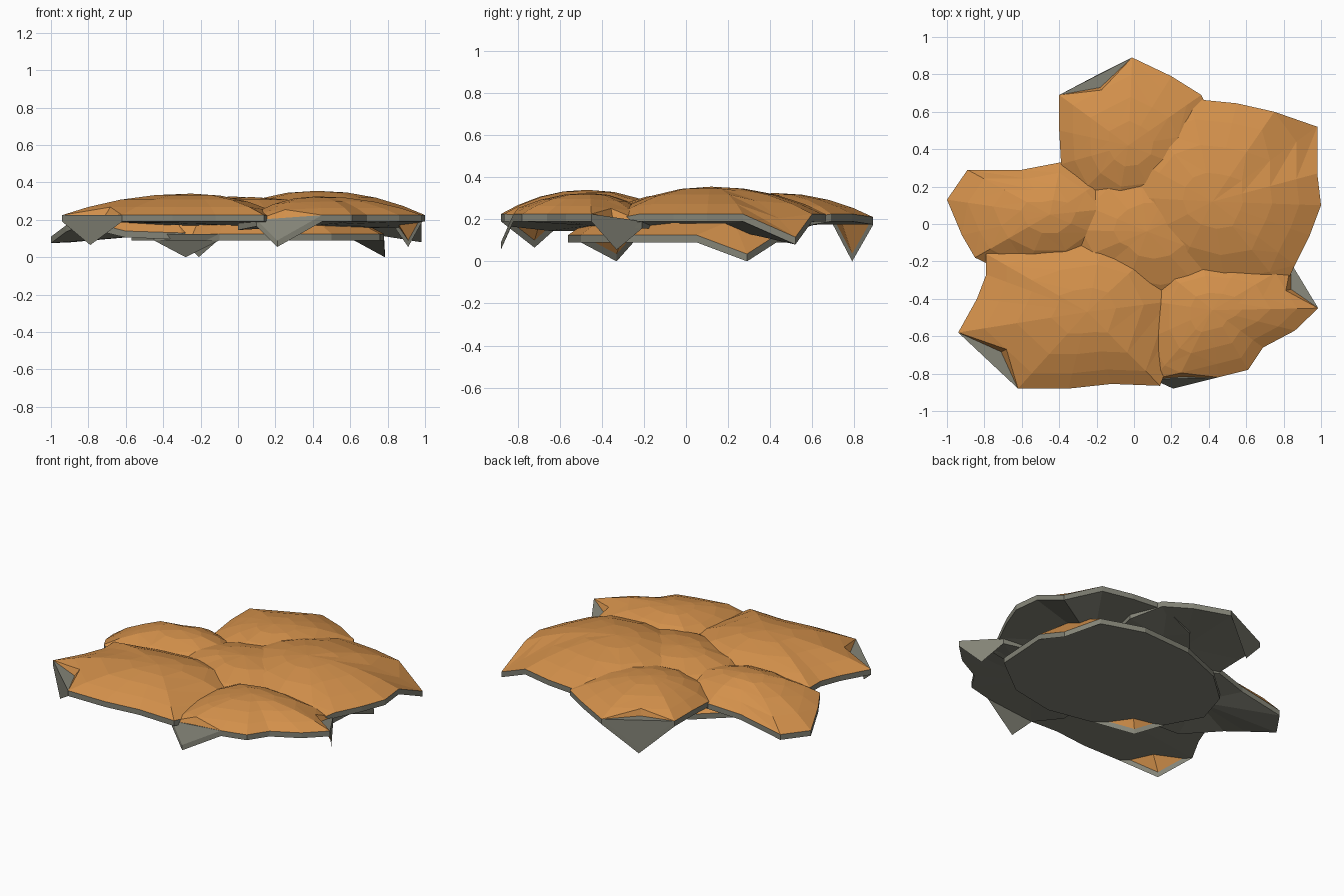
import bpy

if "Cube" in bpy.data.objects:
    bpy.data.objects.remove(bpy.data.objects["Cube"])

def material(name, color):
    m = bpy.data.materials.new(name)
    m.diffuse_color = (*color, 1)
    m.use_nodes = True
    m.node_tree.nodes["Principled BSDF"].inputs["Base Color"].default_value = m.diffuse_color
    return m

ORANGE = material("cap_orange", (0.65, 0.28, 0.07))
GREY = material("underside_grey", (0.23, 0.23, 0.185))
THICK = 0.035
RIM_Z = 0.225
RINGS = (0.28, 0.55, 0.8, 1.0)


def cap(name, apex, rim, tips=()):
    """Faceted dome on a thin flat slab; rim is counter-clockwise (x, y[, z]);
    tips are drooping corners."""
    n = len(rim)
    rim = [(p[0], p[1], p[2] if len(p) > 2 else RIM_Z) for p in rim]
    base = [(rim[i - 1][2] + rim[(i + 1) % n][2]) / 2 if i in tips else rim[i][2]
            for i in range(n)]
    # orange dome skin
    verts = [apex]
    for t in RINGS:
        for (x, y, z), b in zip(rim, base):
            h = z if t == 1 else apex[2] - (apex[2] - b) * t ** 2.1
            verts.append((apex[0] + (x - apex[0]) * t, apex[1] + (y - apex[1]) * t, h))
    faces = []
    for i in range(n):
        j = (i + 1) % n
        faces.append([0, 1 + i, 1 + j])
        for r in range(len(RINGS) - 1):
            a, b = 1 + r * n + i, 1 + r * n + j
            c, d = b + n, a + n
            faces += [[b, d, c], [a, d, b]] if j in tips else [[a, d, c], [a, c, b]]
    n_orange = len(faces)
    # grey slab: upper and lower rim loops plus a centre point for each
    up = 1 + (len(RINGS) - 1) * n
    low = len(verts)
    verts += [(x, y, z - THICK) for x, y, z in rim]
    mid = sum(base) / n
    c_up, c_low = len(verts), len(verts) + 1
    verts += [(apex[0], apex[1], mid), (apex[0], apex[1], mid - THICK)]
    loop = [i for i in range(n) if i not in tips]
    for i, j in zip(loop, loop[1:] + loop[:1]):
        faces += [[c_up, up + i, up + j], [c_low, low + j, low + i]]
    for k in tips:
        i, j = (k - 1) % n, (k + 1) % n
        faces += [[up + i, up + k, up + j], [low + j, low + k, low + i]]
    for i in range(n):
        j = (i + 1) % n
        faces.append([up + i, low + i, low + j, up + j])
    me = bpy.data.meshes.new(name)
    me.from_pydata(verts, [], faces)
    me.materials.append(ORANGE)
    me.materials.append(GREY)
    for k, poly in enumerate(me.polygons):
        poly.material_index = 0 if k < n_orange else 1
    ob = bpy.data.objects.new(name, me)
    bpy.context.collection.objects.link(ob)
    return ob


# Low central cap that fills the middle
cap("centre_cap", (.07, -.04, .322),
    [(.78, .05, .125), (.785, .29, .035), (.62, .43, .125), (.35, .52, .125), (0, .5, .125),
     (-.3, .38, .125), (-.5, .2, .125), (-.57, -.03, .125), (-.45, -.25, .125),
     (-.28, -.33, .035), (-.1, -.5, .125), (.2, -.56, .125), (.5, -.5, .125),
     (.76, -.3, .125)], tips=(1, 9))

# Large right cap
cap("right_cap", (0.42, 0.12, 0.355),
    [(1, .1), (.98, .27), (.98, .52, .115), (.75, .6), (.55, .645), (.3, .67),
     (.05, .58, .2), (-.1, .4, .2), (-.15, .15, .2), (-.05, -.12, .2),
     (.2, -.32, .2), (.5, -.4, .2), (.8, -.35, .2), (.86, -.22), (.94, -.06)])

# Back cap
cap("back_cap", (-.03, .42, .325),
    [(.36, .69), (.2, .79), (-.01, .89, .21), (-.21, .79, .035), (-.4, .69),
     (-.4, .5), (-.39, .32, .21), (-.3, .15, .2), (-.1, .02, .19), (.15, .05, .19),
     (.4, .25, .19), (.45, .5, .19)], tips=(3,))

# Left cap, sagging outward
cap("left_cap", (-.45, .05, .315),
    [(.05, .1, .16), (-.1, .28, .15), (-.39, .33, .2), (-.6, .29, .17),
     (-.89, .29, .115), (-1, .13, .11), (-.92, -.06, .17), (-.85, -.18, .2),
     (-.6, -.3, .14), (-.3, -.3, .13), (-.05, -.12, .15)])

# Front left cap
cap("front_left_cap", (-.25, -.47, .34),
    [(.3, -.4, .19), (.15, -.1, .19), (-.15, -.01, .19), (-.5, -.06, .2),
     (-.79, -.16), (-.79, -.27), (-.84, -.4), (-.94, -.58), (-.79, -.72, .1),
     (-.62, -.88), (-.35, -.88), (-.12, -.855), (.14, -.865)], tips=(8,))

# Front right cap
cap("front_right_cap", (.42, -.46, .325),
    [(.985, -.45), (.91, -.33, .09), (.84, -.21, .19), (.6, -.15, .19), (.35, -.13, .19),
     (.1, -.2, .19), (0, -.4, .18), (0, -.65, .18), (.1, -.83, .2), (.21, -.88, .09),
     (.45, -.82), (.61, -.78), (.69, -.66), (.86, -.57)], tips=(1, 9))
